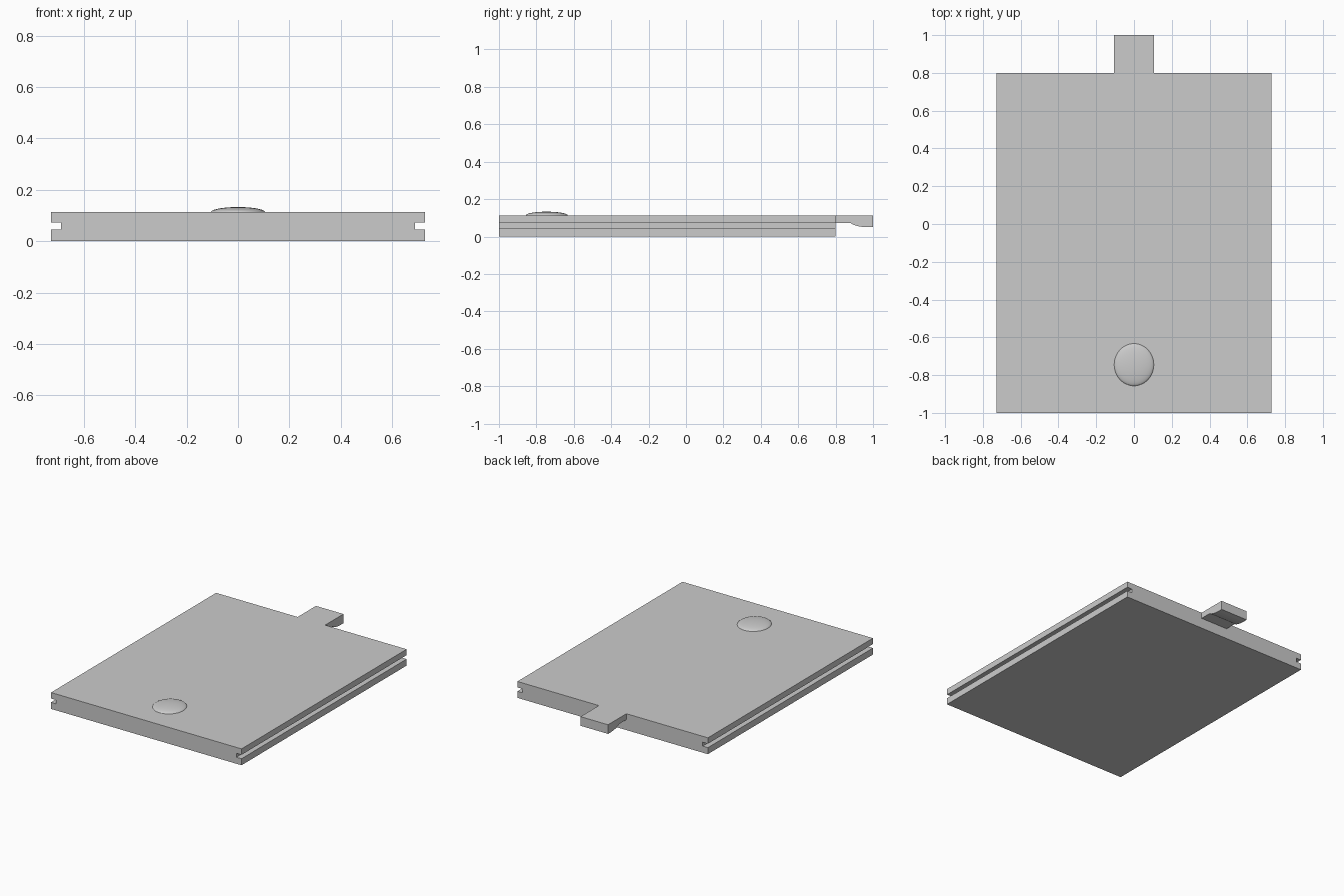
import bpy
import bmesh
from mathutils import Matrix

cube = bpy.data.objects.get("Cube")
if cube:
    bpy.data.objects.remove(cube, do_unlink=True)

# Single plain grey
grey = bpy.data.materials.new("light_grey")
grey.use_nodes = True
colour = (0.6, 0.6, 0.6, 1)
grey.diffuse_color = colour
grey.node_tree.nodes["Principled BSDF"].inputs["Base Color"].default_value = colour

TOP = 0.113


def add_object(name, bm):
    bmesh.ops.recalc_face_normals(bm, faces=bm.faces)
    mesh = bpy.data.meshes.new(name)
    bm.to_mesh(mesh)
    bm.free()
    mesh.materials.append(grey)
    obj = bpy.data.objects.new(name, mesh)
    bpy.context.collection.objects.link(obj)
    return obj


def extrude_profile(name, points, offset):
    """Make a closed profile into a solid by extruding it along offset."""
    bm = bmesh.new()
    face = bm.faces.new([bm.verts.new(p) for p in points])
    result = bmesh.ops.extrude_face_region(bm, geom=[face], use_keep_orig=True)
    moved = [v for v in result["geom"] if isinstance(v, bmesh.types.BMVert)]
    bmesh.ops.translate(bm, verts=moved, vec=offset)
    return add_object(name, bm)


# Panel with a slot along each long side
half = 0.727
slot = 0.688
right_side = [(half, 0), (half, 0.045), (slot, 0.045),
              (slot, 0.072), (half, 0.072), (half, TOP)]
left_side = [(-x, z) for x, z in reversed(right_side)]
extrude_profile("panel", [(x, -1, z) for x, z in right_side + left_side], (0, 1.8, 0))

# Back tab with a curved lip underneath
tab_half = 0.105
tab = [(0.8, TOP), (0.8, 0.072), (0.88, 0.072), (0.895, 0.063),
       (0.915, 0.056), (0.94, 0.052), (0.965, 0.05), (1, 0.05), (1, TOP)]
extrude_profile("back_tab", [(-tab_half, y, z) for y, z in tab], (2 * tab_half, 0, 0))

# Shallow oval button on the top
bm = bmesh.new()
bmesh.ops.create_uvsphere(bm, u_segments=48, v_segments=24, radius=1)
bmesh.ops.bisect_plane(bm, geom=bm.verts[:] + bm.edges[:] + bm.faces[:],
                       plane_co=(0, 0, 0), plane_no=(0, 0, -1), clear_outer=True)
bm.transform(Matrix.Translation((0, -0.745, TOP)) @ Matrix.Diagonal((0.105, 0.112, 0.02, 1)))
button = add_object("button", bm)
for poly in button.data.polygons:
    poly.use_smooth = True
